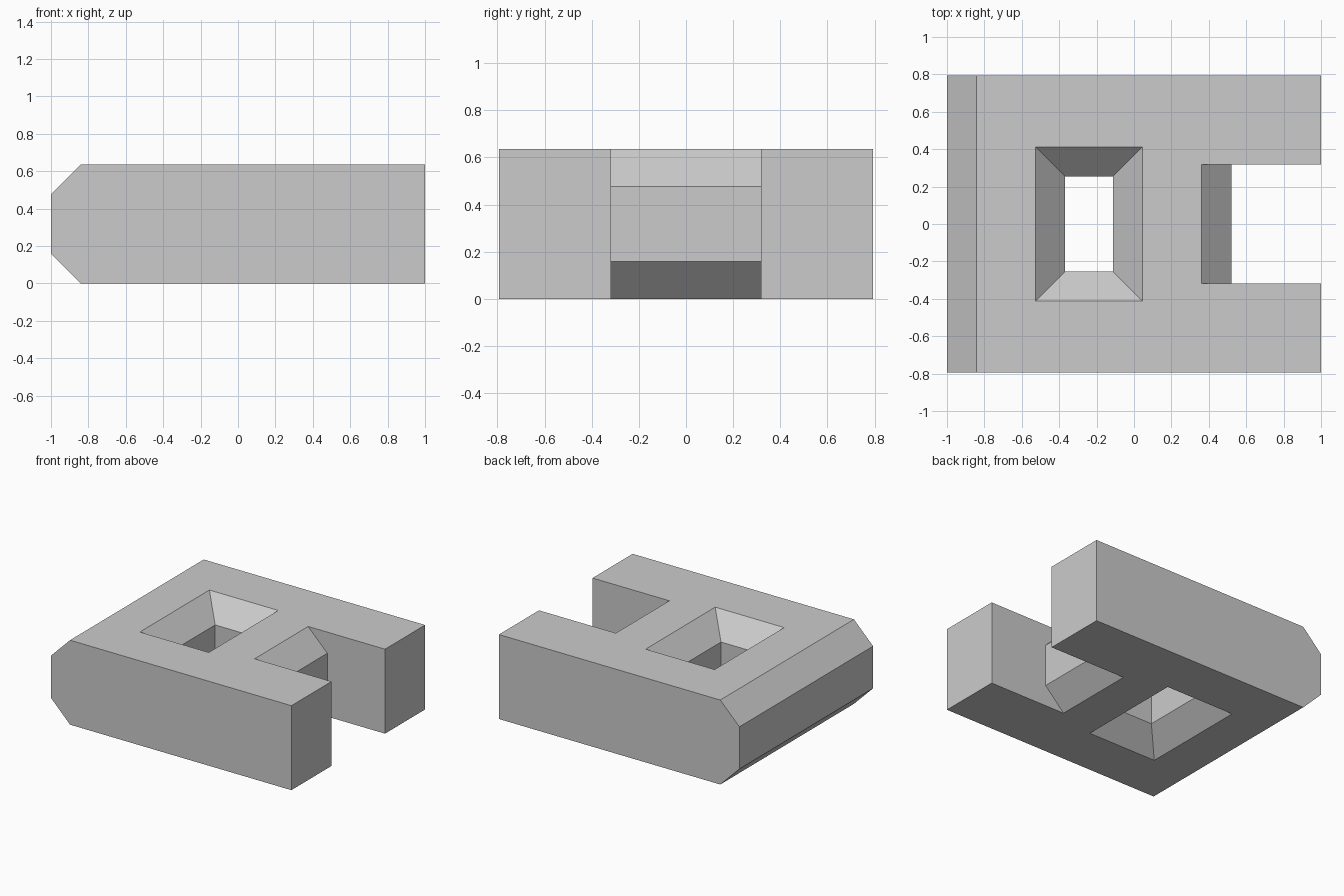
import bpy, bmesh

cube = bpy.data.objects.get("Cube")
if cube:
    bpy.data.objects.remove(cube, do_unlink=True)

HEIGHT, DEPTH, CHAMFER = 0.635, 0.794, 0.159
OVER = 0.1  # how far cutters overshoot the block

grey = bpy.data.materials.new("light grey")
grey.use_nodes = True
grey.diffuse_color = (0.6, 0.6, 0.6, 1)
grey.node_tree.nodes["Principled BSDF"].inputs["Base Color"].default_value = (0.6, 0.6, 0.6, 1)


def loft(name, rings):
    """Closed solid through a list of matching point rings."""
    bm = bmesh.new()
    loops = [[bm.verts.new(p) for p in ring] for ring in rings]
    for a, b in zip(loops, loops[1:]):
        for i in range(len(a)):
            j = (i + 1) % len(a)
            bm.faces.new((a[i], a[j], b[j], b[i]))
    bm.faces.new(loops[0])
    bm.faces.new(loops[-1])
    bmesh.ops.recalc_face_normals(bm, faces=bm.faces)
    mesh = bpy.data.meshes.new(name)
    bm.to_mesh(mesh)
    bm.free()
    mesh.materials.append(grey)
    obj = bpy.data.objects.new(name, mesh)
    bpy.context.collection.objects.link(obj)
    return obj


def extrude(name, profile, half):
    """Extrude an x-z profile along y."""
    return loft(name, [[(x, y, z) for x, z in profile] for y in (-half, half)])


def rectangle(z, grow):
    x0, x1, y = -0.368 - grow, -0.113 + grow, 0.254 + grow
    return [(x0, -y, z), (x1, -y, z), (x1, y, z), (x0, y, z)]


# Block with a chamfered left end
block = extrude("block", [
    (1, 0), (1, HEIGHT), (-1 + CHAMFER, HEIGHT), (-1, HEIGHT - CHAMFER),
    (-1, CHAMFER), (-1 + CHAMFER, 0)], DEPTH)

# Slot in the right end, its inner wall chamfered above and below
wall = 0.52
slot = extrude("slot_cutter", [
    (1 + OVER, -OVER), (wall - CHAMFER - OVER, -OVER), (wall, CHAMFER),
    (wall, HEIGHT - CHAMFER), (wall - CHAMFER - OVER, HEIGHT + OVER),
    (1 + OVER, HEIGHT + OVER)], 0.318)

# Rectangular hole flaring at both ends
hole = loft("hole_cutter", [
    rectangle(-OVER, CHAMFER + OVER), rectangle(CHAMFER, 0),
    rectangle(HEIGHT - CHAMFER, 0), rectangle(HEIGHT + OVER, CHAMFER + OVER)])

# Cut the block, then discard the cutters
bpy.context.view_layer.objects.active = block
for cutter in (slot, hole):
    cutter.hide_render = True
    mod = block.modifiers.new(cutter.name, "BOOLEAN")
    mod.operation = "DIFFERENCE"
    mod.solver = "EXACT"
    mod.object = cutter
    bpy.ops.object.modifier_apply(modifier=mod.name)
    bpy.data.objects.remove(cutter, do_unlink=True)
